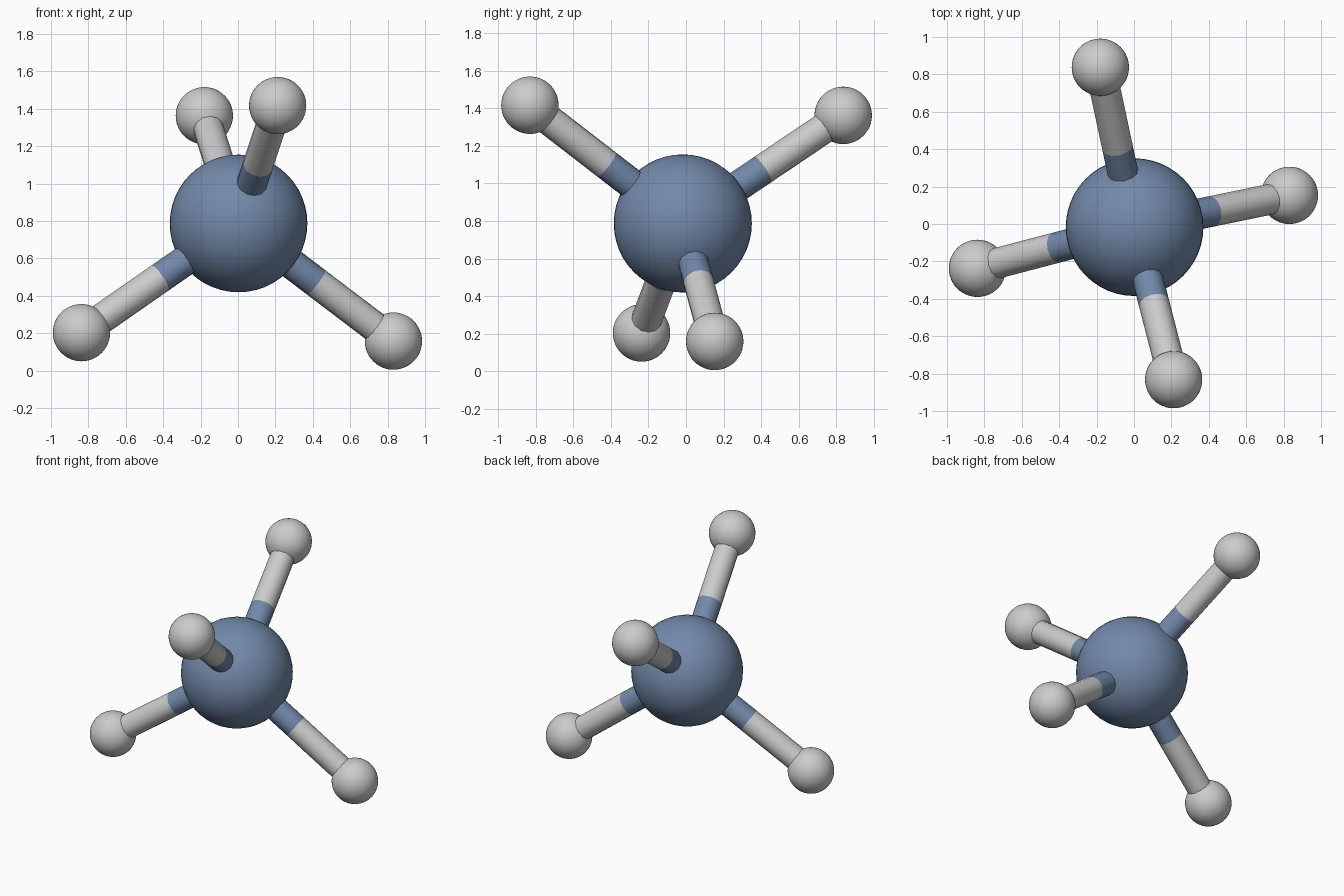
import bpy
from math import radians
from mathutils import Vector

if "Cube" in bpy.data.objects:
    bpy.data.objects.remove(bpy.data.objects["Cube"])

blue = bpy.data.materials.new("slate_blue")
blue.diffuse_color = (0.17, 0.25, 0.40, 1)
blue.use_nodes = True
blue.node_tree.nodes["Principled BSDF"].inputs["Base Color"].default_value = blue.diffuse_color

CENTRE = Vector((0.003, -0.017, 0.787))
BOND_R = 0.082


def finish(name, mat, angle):
    ob = bpy.context.object
    ob.name = name
    if mat:
        ob.data.materials.append(mat)
    bpy.ops.object.shade_smooth_by_angle(angle=radians(angle))
    return ob


def ball(name, pos, r, mat=None):
    bpy.ops.mesh.primitive_uv_sphere_add(segments=48, ring_count=24, radius=r, location=pos)
    return finish(name, mat, 60)


def rod(name, a, b, mat=None):
    d = b - a
    bpy.ops.mesh.primitive_cylinder_add(vertices=12, radius=BOND_R, depth=d.length,
                                        location=(a + b) / 2,
                                        rotation=d.to_track_quat('Z', 'Y').to_euler())
    return finish(name, mat, 40)


# Central atom
ball("carbon_atom", CENTRE, 0.368, blue)

# Four outer atoms, each on a bond coloured in two halves
outer = {
    "front": (0.212, -0.832, 1.417),
    "back": (-0.180, 0.838, 1.363),
    "left": (-0.837, -0.237, 0.203),
    "right": (0.831, 0.153, 0.158),
}
for side, p in outer.items():
    p = Vector(p)
    mid = (CENTRE + p) / 2
    ball(side + "_hydrogen_atom", p, 0.153)
    rod(side + "_bond_inner", CENTRE, mid, blue)
    rod(side + "_bond_outer", mid, p)
